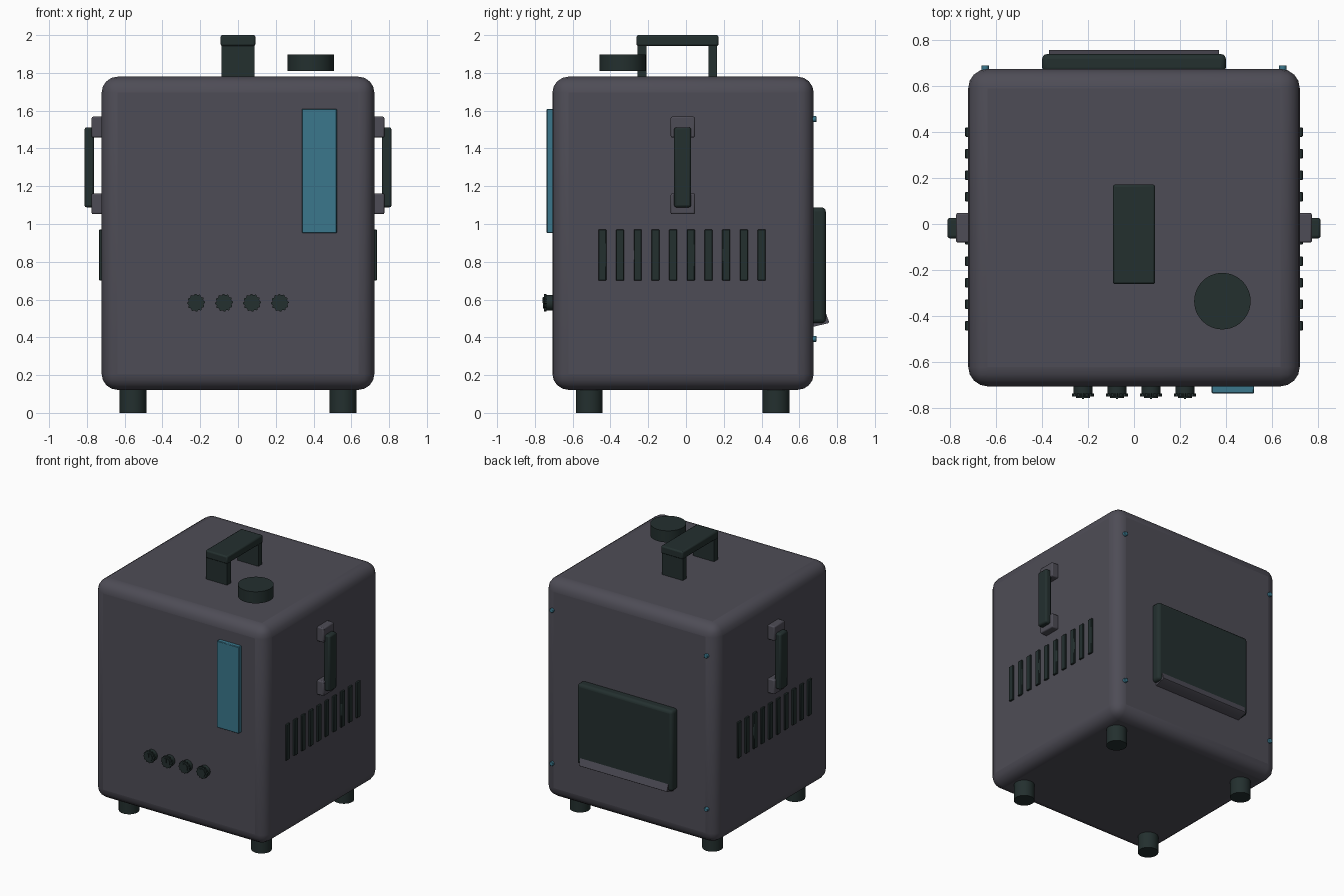
import bpy, bmesh, math
from mathutils import Matrix

if "Cube" in bpy.data.objects:
    bpy.data.objects.remove(bpy.data.objects["Cube"])


def material(name, rgb):
    m = bpy.data.materials.new(name)
    m.diffuse_color = (*rgb, 1)
    m.use_nodes = True
    m.node_tree.nodes["Principled BSDF"].inputs["Base Color"].default_value = m.diffuse_color
    return m


GREY = material("casing grey", (0.076, 0.073, 0.093))
DARK = material("dark green black", (0.017, 0.029, 0.028))
BLUE = material("teal blue", (0.043, 0.185, 0.265))


def finish(name, bm, mat, bevel=0, segments=2):
    bmesh.ops.recalc_face_normals(bm, faces=bm.faces)
    mesh = bpy.data.meshes.new(name)
    bm.to_mesh(mesh)
    bm.free()
    ob = bpy.data.objects.new(name, mesh)
    bpy.context.collection.objects.link(ob)
    mesh.materials.append(mat)
    if bevel:
        mod = ob.modifiers.new("bevel", 'BEVEL')
        mod.width = bevel
        mod.segments = segments
        mod.limit_method = 'ANGLE'
    bpy.ops.object.select_all(action='DESELECT')
    ob.select_set(True)
    bpy.context.view_layer.objects.active = ob
    bpy.ops.object.shade_smooth_by_angle(angle=math.radians(35))
    return ob


def box(name, x, y, z, mat, bevel=0, segments=2):
    """Box from (min, max) pairs."""
    bm = bmesh.new()
    bmesh.ops.create_cube(bm, size=1)
    for v in bm.verts:
        v.co = [(a + b) / 2 + c * (b - a) for c, (a, b) in zip(v.co, (x, y, z))]
    return finish(name, bm, mat, bevel, segments)


def cylinder(name, centre, radius, depth, mat, axis='Z', sides=32, bevel=0):
    bm = bmesh.new()
    rot = Matrix.Rotation(math.pi / 2, 4, 'X') if axis == 'Y' else Matrix()
    bmesh.ops.create_cone(bm, cap_ends=True, segments=sides, radius1=radius,
                          radius2=radius, depth=depth,
                          matrix=Matrix.Translation(centre) @ rot)
    return finish(name, bm, mat, bevel)


def extrude_outline(name, points, vec, mat, bevel=0):
    bm = bmesh.new()
    face = bm.faces.new([bm.verts.new(p) for p in points])
    new = bmesh.ops.extrude_face_region(bm, geom=[face])["geom"]
    bmesh.ops.translate(bm, vec=vec, verts=[g for g in new if isinstance(g, bmesh.types.BMVert)])
    return finish(name, bm, mat, bevel)


# Main casing
box("casing", (-0.722, 0.722), (-0.707, 0.676), (0.122, 1.78), GREY, 0.085, 4)

# Feet
for x in (-0.556, 0.556):
    for y in (-0.512, 0.476):
        cylinder("foot", (x, y, 0.07), 0.071, 0.14, DARK)

# Top carry handle and round cap
box("top_handle_bar", (-0.092, 0.092), (-0.262, 0.172), (1.942, 2.0), DARK, 0.01)
for y in (-0.256, 0.118):
    box("top_handle_leg", (-0.088, 0.088), (y, y + 0.046), (1.77, 1.95), DARK)
cylinder("top_cap", (0.385, -0.336, 1.853), 0.123, 0.088, DARK, sides=48)

# Front display strip
box("front_display", (0.338, 0.523), (-0.738, -0.69), (0.952, 1.61), BLUE, 0.004, 1)

# Front knobs: smooth stem, toothed rim, raised centre with a pointer
for i in range(4):
    x, z = -0.222 + i * 0.148, 0.583
    cylinder("knob_stem", (x, -0.72, z), 0.041, 0.05, DARK, 'Y', 24)
    outline = []
    for k in range(48):
        r = 0.047 if k % 4 < 2 else 0.041
        a = math.tau * k / 48
        outline.append((x + r * math.cos(a), -0.738, z + r * math.sin(a)))
    extrude_outline("knob_rim", outline, (0, -0.014, 0), DARK)
    cylinder("knob_centre", (x, -0.752, z), 0.031, 0.012, DARK, 'Y', 24)
    box("knob_pointer", (x - 0.004, x + 0.004), (-0.761, -0.75), (z, z + 0.027), DARK)

# Side handles and vents
for s in (-1, 1):
    for z in (1.052, 1.458):
        box("side_handle_bracket", sorted((s * 0.71, s * 0.775)), (-0.081, 0.048),
            (z, z + 0.11), GREY, 0.008)
    box("side_handle_grip", sorted((s * 0.762, s * 0.813)), (-0.063, 0.027),
        (1.088, 1.512), DARK, 0.012)
    for i in range(10):
        y = -0.443 + i * 0.0937
        box("side_vent", sorted((s * 0.71, s * 0.735)), (y - 0.021, y + 0.021),
            (0.70, 0.971), DARK, 0.003, 1)

# Rear housing with a slanted lip under it
box("rear_housing", (-0.40, 0.40), (0.66, 0.74), (0.475, 1.088), DARK, 0.022, 3)
lip = [(0.67, 0.525), (0.74, 0.53), (0.758, 0.48), (0.75, 0.474), (0.67, 0.455)]
extrude_outline("rear_lip", [(-0.37, y, z) for y, z in lip], (0.74, 0, 0), GREY)

# Rear panel screws
for x in (-0.648, 0.648):
    for z in (0.392, 1.555):
        cylinder("rear_screw", (x, 0.676, z), 0.016, 0.03, BLUE, 'Y', 16, 0.003)
